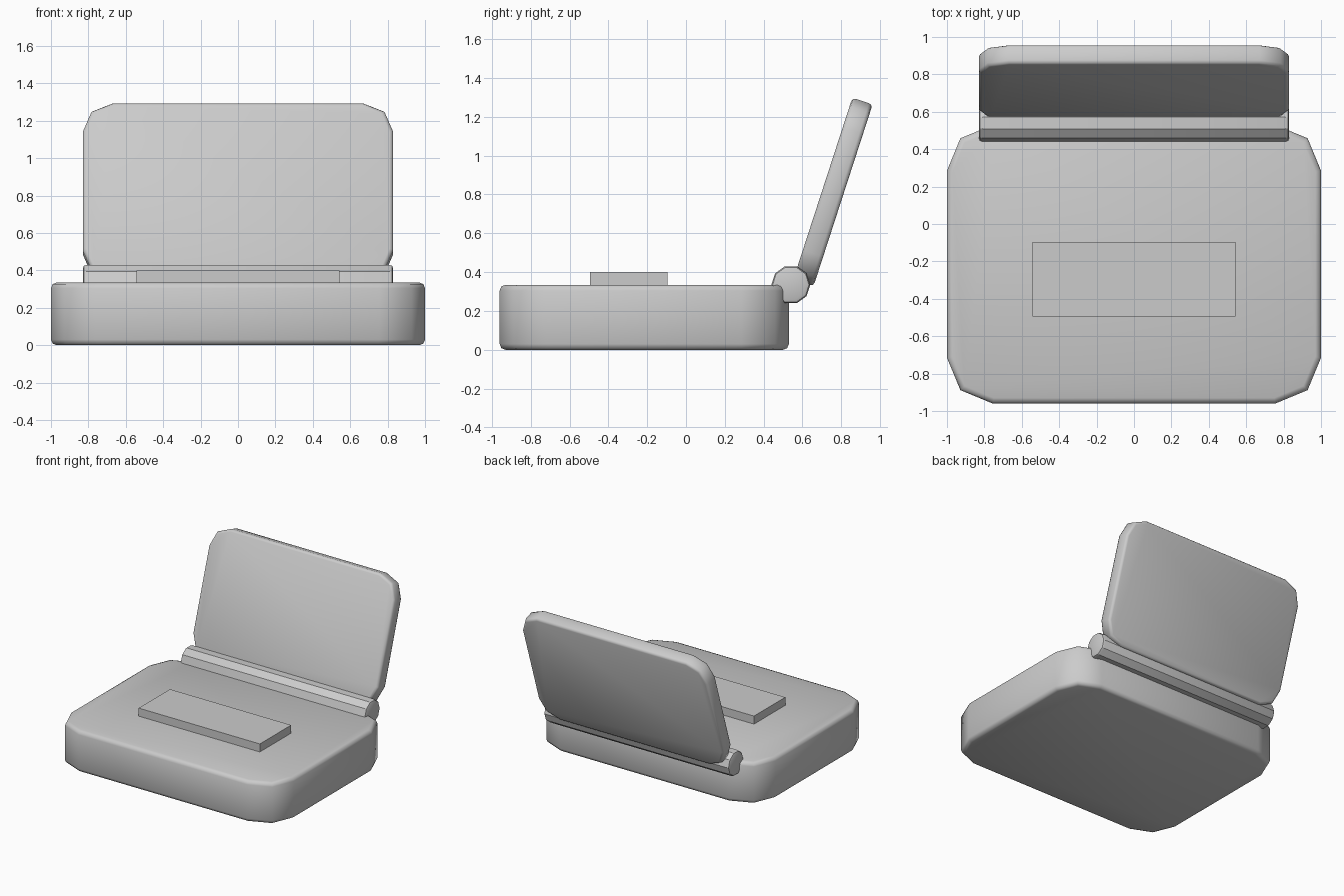
import bpy, bmesh
from math import radians
from mathutils import Matrix, Vector

if "Cube" in bpy.data.objects:
    bpy.data.objects.remove(bpy.data.objects["Cube"])


def finish(name, bm, matrix, angle=None):
    """Turn a bmesh into a named object, placed by matrix."""
    bm.transform(matrix)
    bmesh.ops.recalc_face_normals(bm, faces=bm.faces)
    mesh = bpy.data.meshes.new(name)
    bm.to_mesh(mesh)
    bm.free()
    obj = bpy.data.objects.new(name, mesh)
    bpy.context.collection.objects.link(obj)
    if angle:
        bpy.ops.object.select_all(action='DESELECT')
        obj.select_set(True)
        bpy.context.view_layer.objects.active = obj
        bpy.ops.object.shade_smooth_by_angle(angle=radians(angle))
    return obj


def bevel(bm, edges, width, segments):
    bmesh.ops.bevel(bm, geom=edges, offset=width, offset_type='OFFSET',
                    segments=segments, profile=0.5, affect='EDGES')


def box(size):
    bm = bmesh.new()
    bmesh.ops.create_cube(bm, size=1)
    bmesh.ops.scale(bm, vec=size, verts=bm.verts)
    return bm


def slab(size, corner, rim):
    """Box lying flat with two-segment corners and a small rounded rim."""
    bm = box(size)
    bevel(bm, [e for e in bm.edges
               if abs(e.verts[0].co.z - e.verts[1].co.z) > 1e-4], corner, 2)
    bevel(bm, [e for e in bm.edges
               if abs(e.verts[0].co.z - e.verts[1].co.z) < 1e-4], rim, 2)
    return bm


# Base body
finish("base", slab((2.0, 1.49, 0.335), 0.245, 0.03),
       Matrix.Translation((0, -0.215, 0.1675)), 50)

# Raised pad on the base
finish("pad", box((1.085, 0.4, 0.08)), Matrix.Translation((0, -0.295, 0.36)))

# Open lid, leaning back 18 degrees
finish("lid", slab((1.66, 0.985, 0.11), 0.16, 0.02),
       Matrix.Translation((0, 0.757, 0.813)) @ Matrix.Rotation(radians(72), 4, 'X'), 50)

# Ten-sided hinge barrel with softened ends
bm = bmesh.new()
bmesh.ops.create_cone(bm, cap_ends=True, segments=10, radius1=0.1, radius2=0.1, depth=1.66)
bevel(bm, [e for e in bm.edges
           if abs(e.verts[0].co.z - e.verts[1].co.z) < 1e-4], 0.02, 2)
finish("hinge", bm,
       Matrix.Translation((0, 0.54, 0.335)) @ Matrix.Rotation(radians(90), 4, 'Y'), 32)
